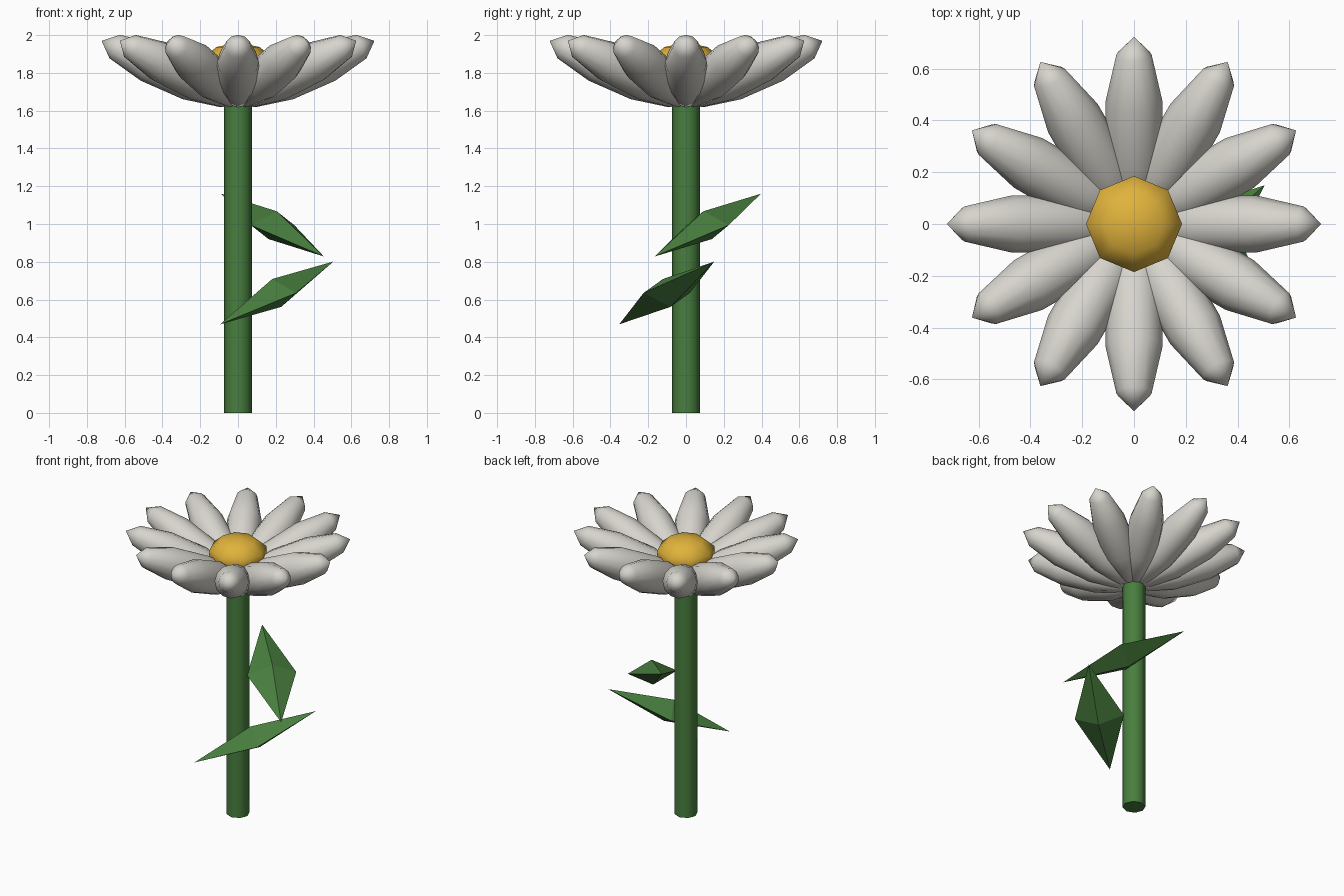
import bpy, bmesh
from math import radians
from mathutils import Matrix, Vector

cube = bpy.data.objects.get("Cube")
if cube:
    bpy.data.objects.remove(cube, do_unlink=True)


def material(name, rgb):
    m = bpy.data.materials.new(name)
    m.use_nodes = True
    color = (*rgb, 1)
    m.diffuse_color = color
    m.node_tree.nodes["Principled BSDF"].inputs["Base Color"].default_value = color
    return m


white = material("petal white", (0.68, 0.66, 0.61))
gold = material("flower gold", (0.75, 0.45, 0.045))
green = material("leaf green", (0.065, 0.21, 0.048))


def finish(name, bm, mat, smooth):
    bmesh.ops.recalc_face_normals(bm, faces=bm.faces)
    mesh = bpy.data.meshes.new(name)
    bm.to_mesh(mesh)
    bm.free()
    mesh.materials.append(mat)
    obj = bpy.data.objects.new(name, mesh)
    bpy.context.collection.objects.link(obj)
    if smooth:
        bpy.ops.object.select_all(action='DESELECT')
        obj.select_set(True)
        bpy.context.view_layer.objects.active = obj
        bpy.ops.object.shade_smooth_by_angle(angle=radians(60))


def ellipsoid(name, mat, center, radii, segments, rings, turn=0, tilt=0, lay=False, smooth=True):
    """Stretched sphere; lay puts the poles on the long x axis, then tilts it up and turns it about z."""
    bm = bmesh.new()
    bmesh.ops.create_uvsphere(bm, u_segments=segments, v_segments=rings, radius=1)
    if lay:
        bm.transform(Matrix.Rotation(radians(90), 4, 'Y'))
    bm.transform(Matrix.Translation(center)
                 @ Matrix.Rotation(radians(turn), 4, 'Z')
                 @ Matrix.Rotation(radians(-tilt), 4, 'Y')
                 @ Matrix.Diagonal((*radii, 1)))
    finish(name, bm, mat, smooth)


# Stem
stem_height = 1.68
bm = bmesh.new()
bmesh.ops.create_cone(bm, cap_ends=True, segments=8, radius1=0.074, radius2=0.074, depth=stem_height)
bm.transform(Matrix.Translation((0, 0, stem_height / 2)))
finish("stem", bm, green, True)

# Ring of upturned petals
for i in range(12):
    turn = i * 30
    center = Matrix.Rotation(radians(turn), 3, 'Z') @ Vector((0.36, 0, 1.81))
    ellipsoid(f"petal_{i + 1}", white, center, (0.396, 0.116, 0.115), 12, 5, turn, 23.8, lay=True)

# Domed flower centre
ellipsoid("flower_center", gold, (0, 0, 1.84), (0.195, 0.195, 0.12), 8, 5)

# Faceted diamond leaves
leaf = (0.425, 0.16, 0.08)
ellipsoid("lower_leaf", green, (0.205, -0.102, 0.635), leaf, 4, 2, 40, 23, lay=True, smooth=False)
ellipsoid("upper_leaf", green, (0.183, 0.115, 0.994), leaf, 4, 2, 134, 23, lay=True, smooth=False)
